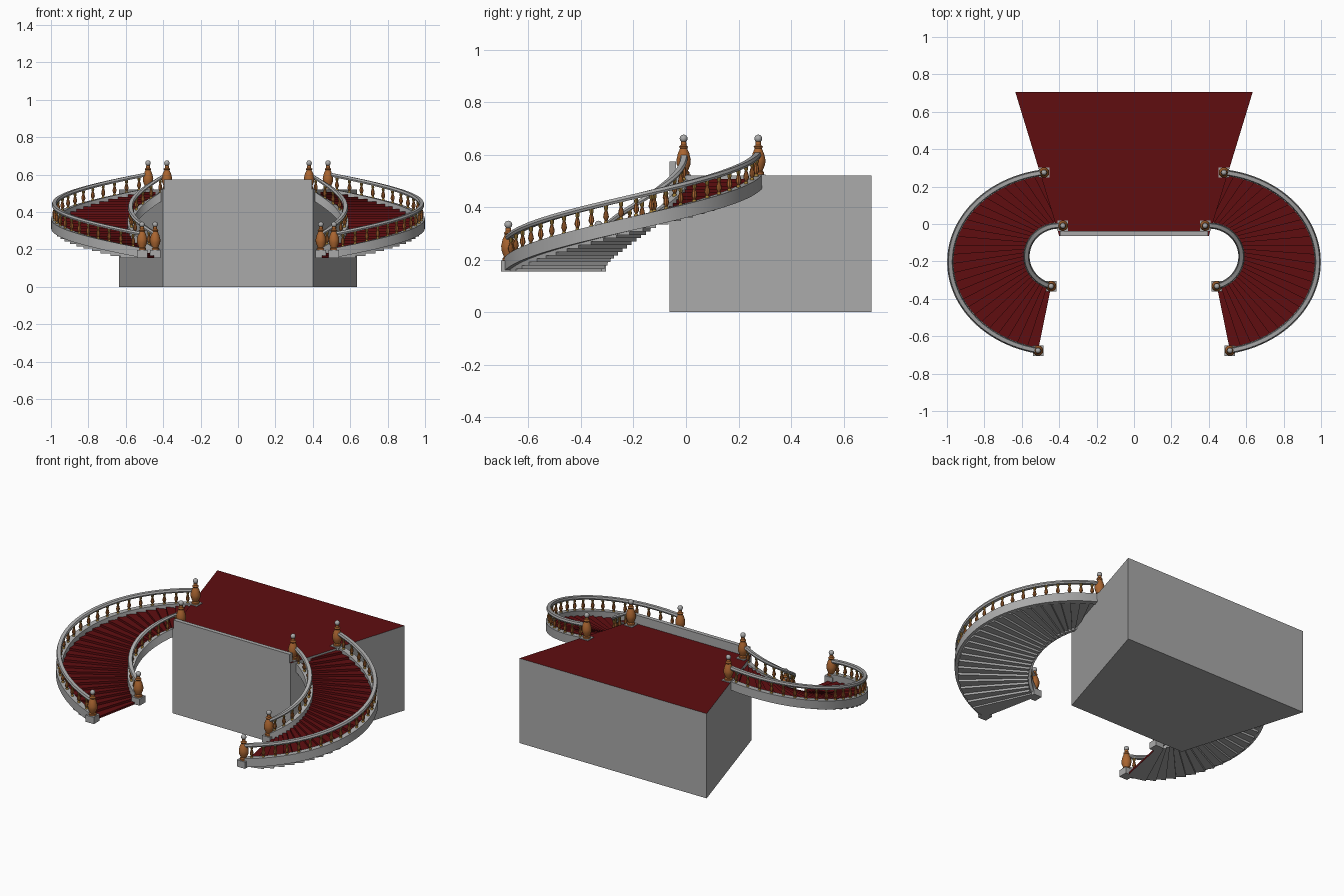
import bpy, bmesh, math
from mathutils import Vector

if "Cube" in bpy.data.objects:
    bpy.data.objects.remove(bpy.data.objects["Cube"])

def mat(name, c):
    m = bpy.data.materials.new(name)
    m.diffuse_color = (*c, 1)
    m.use_nodes = True
    m.node_tree.nodes["Principled BSDF"].inputs["Base Color"].default_value = m.diffuse_color
    return m

STONE = mat("grey stone", (0.40, 0.40, 0.40))
CARPET = mat("red carpet", (0.115, 0.004, 0.005))
WOOD = mat("orange wood", (0.40, 0.13, 0.03))
GOLD = mat("golden wood", (0.36, 0.21, 0.04))

Z0, RISE, FLOOR = 0.155, 0.32, 0.52
# elliptical rail lines: centre x, centre y, radius x, radius y, start and end angle
OUTER = (0.40, -0.20, 0.582, 0.483, -78.8, 82)
INNER = (0.40, -0.17, 0.175, 0.165, -75.8, 96.5)

def point(line, u):
    cx, cy, rx, ry, a, b = line
    t = math.radians(a + (b - a) * u)
    return Vector((cx + rx * math.cos(t), cy + ry * math.sin(t), Z0 + RISE * u))

def normal(line, u):
    d = point(line, u + 0.001) - point(line, u - 0.001)
    return Vector((d.y, -d.x, 0)).normalized()

def finish(name, bm, mats, mirror=True, smooth=False):
    bmesh.ops.recalc_face_normals(bm, faces=bm.faces)
    me = bpy.data.meshes.new(name)
    bm.to_mesh(me)
    bm.free()
    for m in mats:
        me.materials.append(m)
    ob = bpy.data.objects.new(name, me)
    bpy.context.collection.objects.link(ob)
    if mirror:
        ob.modifiers.new("Mirror", 'MIRROR').use_mirror_merge = False
    if smooth:
        bpy.ops.object.select_all(action='DESELECT')
        ob.select_set(True)
        bpy.context.view_layer.objects.active = ob
        bpy.ops.object.shade_smooth_by_angle(angle=math.radians(40))
    return ob

def hexa(bm, low, high):
    """Prism between two matching loops; returns bottom, top and side faces."""
    a = [bm.verts.new(p) for p in low]
    b = [bm.verts.new(p) for p in high]
    n = len(a)
    sides = [bm.faces.new((a[i], a[(i + 1) % n], b[(i + 1) % n], b[i])) for i in range(n)]
    return bm.faces.new(a[::-1]), bm.faces.new(b), sides

def box(bm, x0, x1, y0, y1, z0, z1):
    c = [(x0, y0), (x1, y0), (x1, y1), (x0, y1)]
    return hexa(bm, [(*p, z0) for p in c], [(*p, z1) for p in c])

def sweep(name, line, section, n=48):
    """Sweep a (sideways, up) section along a rail line."""
    bm = bmesh.new()
    rings = []
    for i in range(n + 1):
        p, nn = point(line, i / n), normal(line, i / n)
        rings.append([bm.verts.new(p + nn * s + Vector((0, 0, h))) for s, h in section])
    k = len(section)
    for r, q in zip(rings, rings[1:]):
        for j in range(k):
            bm.faces.new((r[j], r[(j + 1) % k], q[(j + 1) % k], q[j]))
    bm.faces.new(rings[0])
    bm.faces.new(rings[-1][::-1])
    finish(name, bm, [STONE], smooth=True)

def lathe(bm, at, profile, sides, mats=None):
    """Turn an (r, z) profile; mats gives a material index per band."""
    rings = [[bm.verts.new(at + Vector((r * math.cos(2 * math.pi * j / sides),
                                        r * math.sin(2 * math.pi * j / sides), z)))
              for j in range(sides)] for r, z in profile]
    for i in range(len(rings) - 1):
        for j in range(sides):
            k = (j + 1) % sides
            f = bm.faces.new((rings[i][j], rings[i][k], rings[i + 1][k], rings[i + 1][j]))
            f.material_index = mats[i] if mats else 0
    bm.faces.new(rings[0][::-1])
    bm.faces.new(rings[-1])

# landing block, red on top
bm = bmesh.new()
foot = [(-0.40, -0.06), (0.40, -0.06), (0.635, 0.71), (-0.635, 0.71)]
_, top, _ = hexa(bm, [(*p, 0) for p in foot], [(*p, FLOOR) for p in foot])
top.material_index = 1
finish("landing_block", bm, [STONE, CARPET], mirror=False)

# low wall along the landing front
bm = bmesh.new()
box(bm, -0.395, 0.395, -0.06, -0.035, FLOOR - 0.01, 0.573)
finish("landing_parapet", bm, [STONE], mirror=False)

# winding steps: red tread and riser, grey underside
bm = bmesh.new()
N = 27
for i in range(N):
    u0, u1 = i / N, (i + 1) / N
    z = Z0 + (FLOOR - Z0) * (i + 1) / (N + 1)
    plan = [point(INNER, u0), point(OUTER, u0), point(OUTER, u1), point(INNER, u1)]
    low = max(Z0, z - 0.03)
    _, top, sides = hexa(bm, [(p.x, p.y, low) for p in plan], [(p.x, p.y, z) for p in plan])
    top.material_index = 1
    sides[0].material_index = 1
finish("steps", bm, [STONE, CARPET])

# strings, handrails, balusters and newels on both lines
BAL = [(0.008, 0.045), (0.008, 0.056), (0.005, 0.060), (0.011, 0.074),
       (0.009, 0.086), (0.005, 0.100), (0.008, 0.106), (0.007, 0.122)]
NEWEL = [(0.022, 0.040), (0.022, 0.050), (0.017, 0.055), (0.027, 0.080), (0.028, 0.098),
         (0.022, 0.122), (0.014, 0.140), (0.018, 0.147), (0.011, 0.153), (0.010, 0.166)]
for side, line, count in (("outer", OUTER, 23), ("inner", INNER, 10)):
    sweep(side + "_string", line, [(-0.017, 0), (0.017, 0), (0.017, 0.052), (-0.017, 0.052)])
    sweep(side + "_handrail", line, [(-0.010, 0.117), (0.010, 0.117), (0.014, 0.126),
                                     (0.010, 0.137), (-0.010, 0.137), (-0.014, 0.126)])
    bm = bmesh.new()
    for i in range(count):
        lathe(bm, point(line, (i + 0.7) / (count + 0.4)), BAL, 8, [1, 1, 0, 0, 0, 1, 1])
    finish(side + "_balusters", bm, [WOOD, GOLD], smooth=True)

    posts, bases, balls = bmesh.new(), bmesh.new(), bmesh.new()
    for u in (0, 1):
        p = point(line, u) + Vector((0, 0, 0.008 * u))
        lathe(posts, p, NEWEL, 14)
        box(bases, p.x - 0.028, p.x + 0.028, p.y - 0.028, p.y + 0.028, p.z, p.z + 0.041)
        s = bmesh.ops.create_uvsphere(balls, u_segments=14, v_segments=8, radius=0.015)
        bmesh.ops.translate(balls, verts=s["verts"], vec=p + Vector((0, 0, 0.178)))
    finish(side + "_newel_posts", posts, [WOOD], smooth=True)
    finish(side + "_newel_bases", bases, [STONE])
    finish(side + "_newel_balls", balls, [STONE], smooth=True)

# centre the model in y
for ob in bpy.context.collection.objects:
    ob.location.y = -0.003
